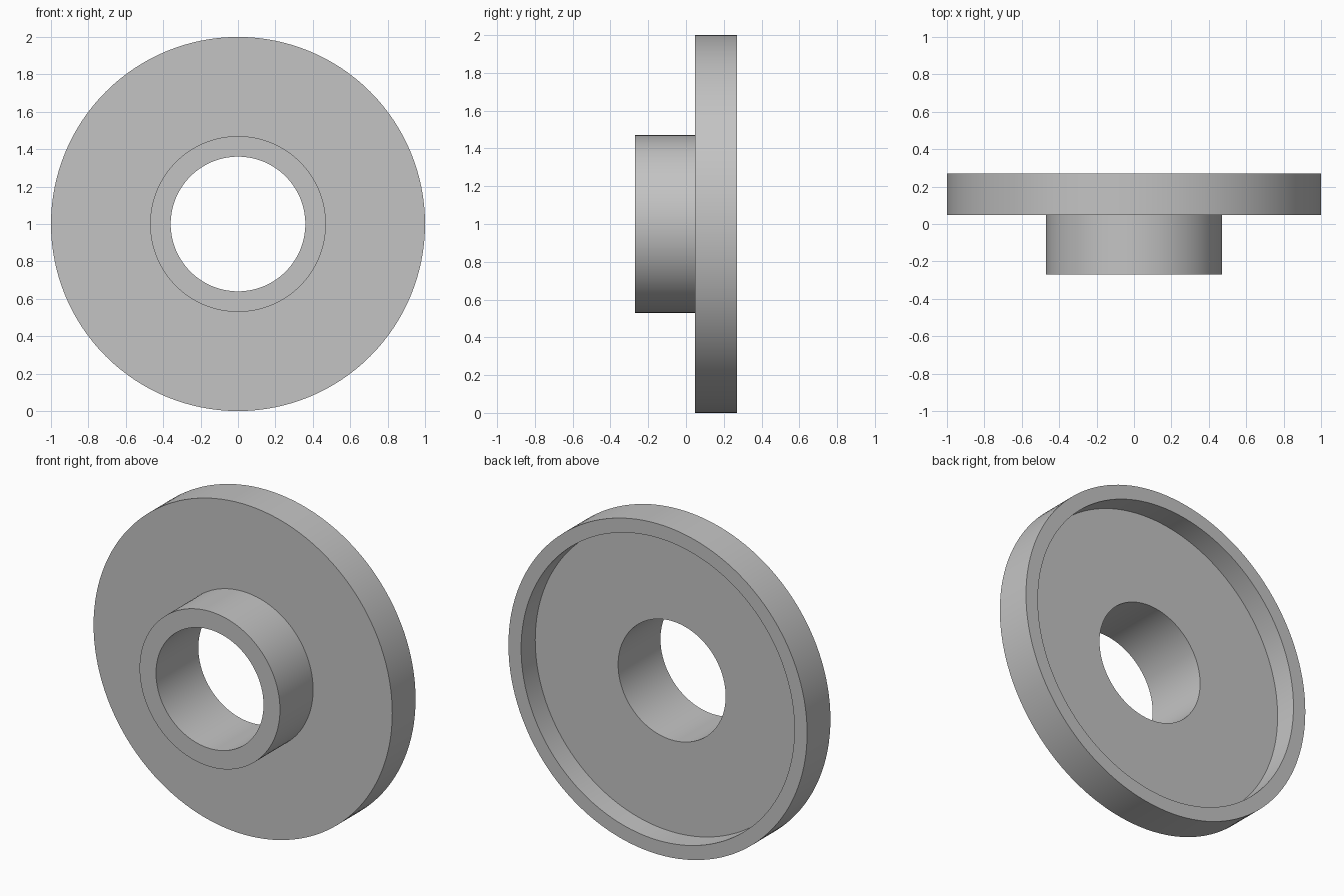
import bpy, bmesh, math
from mathutils import Matrix, Vector

cube = bpy.data.objects.get("Cube")
if cube:
    bpy.data.objects.remove(cube, do_unlink=True)

# Single grey material
grey = bpy.data.materials.new("plain grey")
grey.use_nodes = True
colour = (0.55, 0.55, 0.55, 1)
grey.diffuse_color = colour
grey.node_tree.nodes["Principled BSDF"].inputs["Base Color"].default_value = colour

SEGMENTS = 128
BORE, HUB, LIP, RIM = 0.36, 0.47, 0.915, 1.0
FRONT, PLATE, FLOOR, BACK = -0.27, 0.047, 0.135, 0.27

# Closed cross-section as (radius, depth): hub, plate, rim lip and recess
profile = [(BORE, FRONT), (HUB, FRONT), (HUB, PLATE), (RIM, PLATE),
           (RIM, BACK), (LIP, BACK), (LIP, FLOOR), (BORE, FLOOR)]

# Revolve the section about the front-to-back axis
bm = bmesh.new()
verts = [bm.verts.new((r, y, 0)) for r, y in profile]
edges = [bm.edges.new((v, verts[i - 1])) for i, v in enumerate(verts)]
bmesh.ops.spin(bm, geom=verts + edges, cent=(0, 0, 0), axis=(0, 1, 0),
               angle=math.tau, steps=SEGMENTS, use_merge=True)
bmesh.ops.remove_doubles(bm, verts=bm.verts, dist=0.0001)
bmesh.ops.recalc_face_normals(bm, faces=bm.faces)
bmesh.ops.transform(bm, matrix=Matrix.Translation(Vector((0, 0, RIM))), verts=bm.verts)

mesh = bpy.data.meshes.new("flanged_hub")
bm.to_mesh(mesh)
bm.free()
mesh.materials.append(grey)
flange = bpy.data.objects.new("flanged_hub", mesh)
bpy.context.collection.objects.link(flange)

# Smooth walls with crisp rims
bpy.ops.object.select_all(action="DESELECT")
flange.select_set(True)
bpy.context.view_layer.objects.active = flange
bpy.ops.object.shade_smooth_by_angle(angle=math.radians(30))
